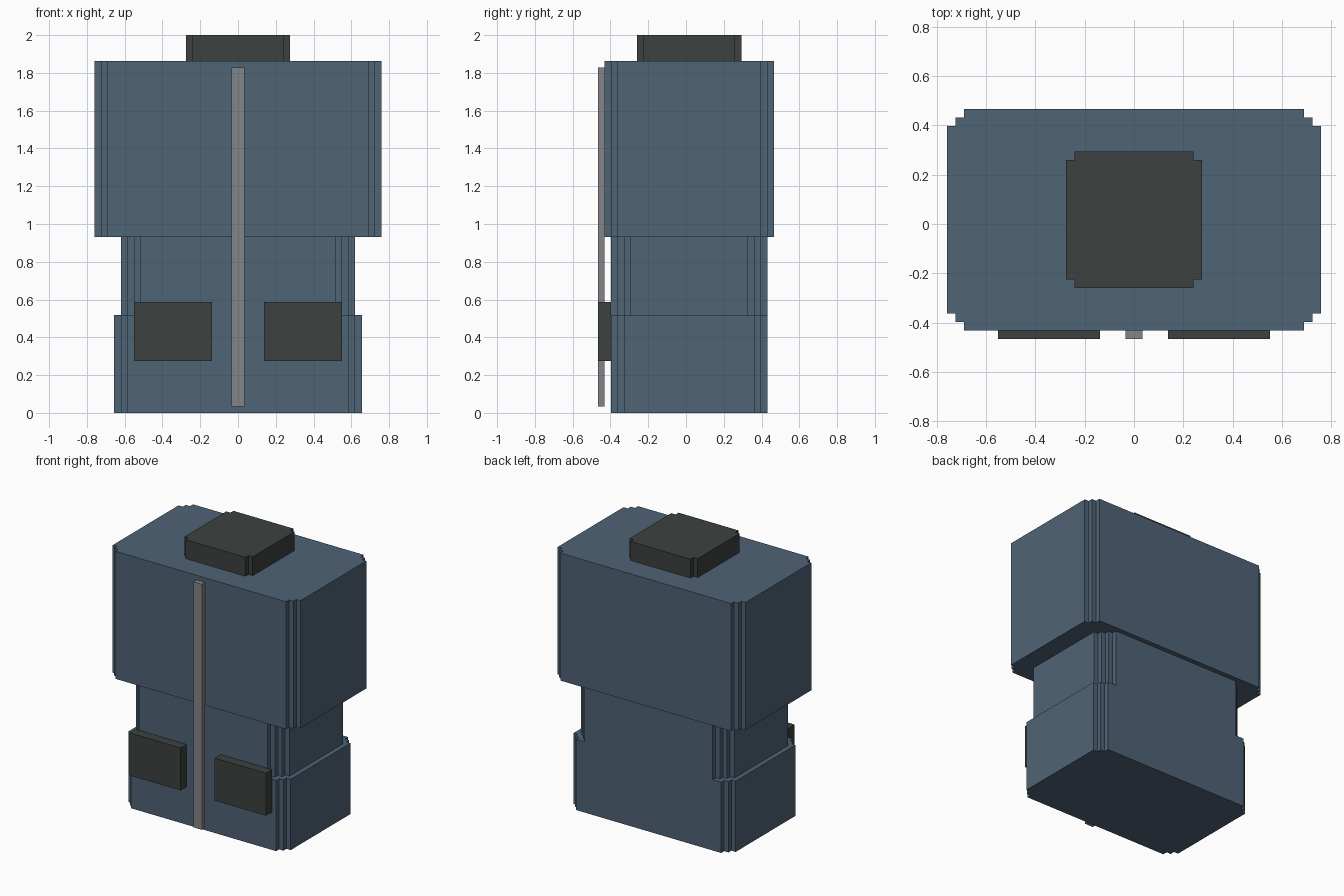
import bpy, bmesh

if "Cube" in bpy.data.objects:
    bpy.data.objects.remove(bpy.data.objects["Cube"])

U = 2 / 58  # one grid step of the blocky model


def material(name, srgb):
    m = bpy.data.materials.new(name)
    lin = [((c / 255 + 0.055) / 1.055) ** 2.4 for c in srgb]
    m.diffuse_color = (*lin, 1)
    m.use_nodes = True
    m.node_tree.nodes["Principled BSDF"].inputs["Base Color"].default_value = m.diffuse_color
    return m


blue = material("slate blue", (79, 99, 117))
dark = material("charcoal", (60, 65, 63))
grey = material("zip grey", (130, 134, 136))


def block(name, mat, x, y, z, steps=0):
    """Upright block over grid ranges x, y, z with stair-stepped corners."""
    # steps of one corner, from the y side towards the x side
    stair = [(steps, 0)]
    for i in range(steps):
        stair += [(steps - i, i + 1), (steps - i - 1, i + 1)]
    outline = []
    for sx, sy in ((1, 1), (-1, 1), (-1, -1), (1, -1)):
        corner = [((x[1] - a) if sx > 0 else (x[0] + a),
                   (y[1] - b) if sy > 0 else (y[0] + b)) for a, b in stair]
        # keep the outline running counter-clockwise
        outline += corner[::-1] if sx * sy > 0 else corner
    bm = bmesh.new()
    base = bm.faces.new([bm.verts.new((px * U, py * U, z[0] * U)) for px, py in outline])
    top = bmesh.ops.extrude_face_region(bm, geom=[base], use_keep_orig=True)
    bmesh.ops.translate(bm, vec=(0, 0, (z[1] - z[0]) * U),
                        verts=[v for v in top["geom"] if isinstance(v, bmesh.types.BMVert)])
    bmesh.ops.recalc_face_normals(bm, faces=bm.faces)
    mesh = bpy.data.meshes.new(name)
    bm.to_mesh(mesh)
    bm.free()
    mesh.materials.append(mat)
    obj = bpy.data.objects.new(name, mesh)
    bpy.context.collection.objects.link(obj)
    return obj


# Jacket body, bottom to top
block("jacket_hem", blue, (-19, 19), (-11.5, 12.5), (0, 15), 2)
block("jacket_waist", blue, (-18, 18), (-11.5, 12.5), (15, 27), 3)
block("jacket_chest", blue, (-22, 22), (-12.5, 13.5), (27, 54), 2)

# Collar
block("collar", dark, (-8, 8), (-7.5, 8.5), (54, 58), 1)

# Front zip strip
block("zip", grey, (-1, 1), (-13.5, -12.5), (1, 53))

# Pockets on both sides
for side, x in (("left", (-16, -4)), ("right", (4, 16))):
    block("pocket_" + side, dark, x, (-13.5, -11.5), (8, 17))
